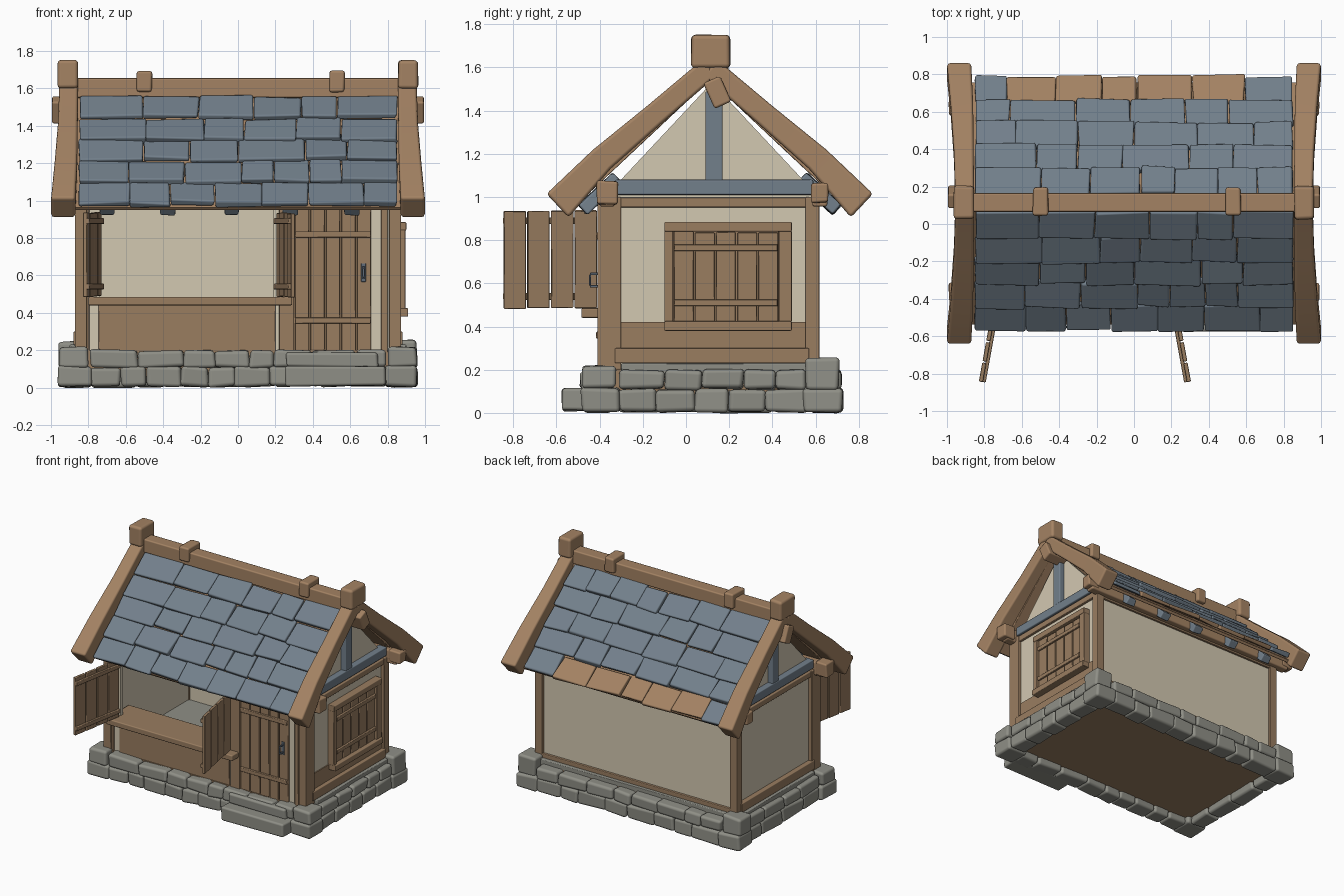
import bpy, bmesh, math, random
from mathutils import Vector, Matrix

if "Cube" in bpy.data.objects:
    bpy.data.objects.remove(bpy.data.objects["Cube"])

random.seed(4)
RY = 0.11  # ridge line


def material(name, rgb):
    m = bpy.data.materials.new(name)
    m.diffuse_color = (*rgb, 1)
    m.use_nodes = True
    m.node_tree.nodes["Principled BSDF"].inputs["Base Color"].default_value = m.diffuse_color
    return m


TIMBER = material("warm timber", (0.37, 0.225, 0.125))
PLANK = material("plank wood", (0.32, 0.205, 0.118))
PLASTER = material("cream plaster", (0.65, 0.58, 0.44))
SLATE = material("blue slate", (0.17, 0.215, 0.26))
STONE = material("grey stone", (0.275, 0.275, 0.24))
IRON = material("iron", (0.12, 0.15, 0.19))


class Part:
    """Collects boxes and lofts in one bevelled object."""
    def __init__(self, name, mat, bevel=0.006, seg=1):
        self.name, self.mat, self.bevel, self.seg = name, mat, bevel, seg
        self.bm = bmesh.new()

    def add(self, c, size, basis=None, jit=0.0):
        basis = basis or Matrix.Identity(3)
        for v in bmesh.ops.create_cube(self.bm, size=1)["verts"]:
            p = Vector([a * s + random.uniform(-jit, jit) for a, s in zip(v.co, size)])
            v.co = Vector(c) + basis @ p
        return self

    def box(self, x0, x1, y0, y1, z0, z1, jit=0.0):
        return self.add(((x0 + x1) / 2, (y0 + y1) / 2, (z0 + z1) / 2),
                        (x1 - x0, y1 - y0, z1 - z0), None, jit)

    def loft(self, rings):
        rv = [[self.bm.verts.new(p) for p in r] for r in rings]
        n = len(rv[0])
        for a, b in zip(rv, rv[1:]):
            for i in range(n):
                self.bm.faces.new((a[i], a[(i + 1) % n], b[(i + 1) % n], b[i]))
        self.bm.faces.new(rv[0])
        self.bm.faces.new(rv[-1][::-1])
        return self

    def done(self):
        bmesh.ops.recalc_face_normals(self.bm, faces=self.bm.faces[:])
        me = bpy.data.meshes.new(self.name)
        self.bm.to_mesh(me)
        self.bm.free()
        ob = bpy.data.objects.new(self.name, me)
        bpy.context.collection.objects.link(ob)
        me.materials.append(self.mat)
        if self.bevel:
            for p in me.polygons:
                p.use_smooth = True
            b = ob.modifiers.new("soft edges", "BEVEL")
            b.width, b.segments, b.harden_normals = self.bevel, self.seg, True
            b.limit_method, b.angle_limit = "ANGLE", math.radians(35)
        return ob


def splits(a, b, lo, hi):
    """Random cut positions between a and b."""
    out = [a]
    while b - out[-1] > hi:
        out.append(out[-1] + random.uniform(lo, min(hi, b - out[-1] - lo)))
    return out + [b]


# foundation stones: two courses per side, stacked corner blocks
st = Part("foundation_stones", STONE, 0.02, 3)
for z0, z1 in ((0.005, 0.112), (0.108, 0.2)):
    for y0, y1 in ((-0.47, -0.34), (0.58, 0.715)):
        xs = splits(-0.79, 0.79, 0.13, 0.26)
        for a, b in zip(xs, xs[1:]):
            st.box(a, b, y0, y1, z0, z1, 0.008)
    for s in (-1, 1):
        ys = splits(-0.31, 0.56, 0.15, 0.28)
        for a, b in zip(ys, ys[1:]):
            st.add((s * 0.875, (a + b) / 2, (z0 + z1) / 2), (0.13, b - a, z1 - z0), None, 0.008)
for s in (-1, 1):
    for y, t in ((-0.395, 0.22), (0.635, 0.25)):
        st.add((s * 0.87, y, 0.06), (0.18, 0.18, 0.115), None, 0.008)
        st.add((s * 0.88, y - 0.005, (0.11 + t) / 2), (0.15, 0.155, t - 0.11), None, 0.008)
st.done()
Part("foundation_ledge", STONE).box(-0.9, 0.9, -0.3, 0.64, 0.17, 0.23).done()
Part("door_step", STONE, 0.015, 3).box(0.25, 0.79, -0.575, -0.42, 0.01, 0.11, 0.006) \
    .box(0.26, 0.75, -0.49, -0.36, 0.11, 0.19, 0.006).done()
Part("floor", PLANK, 0).box(-0.84, 0.84, -0.4, 0.64, 0.06, 0.2).done()

# plaster walls, front open above the counter
w = Part("plaster_walls", PLASTER, 0)
w.box(-0.84, 0.84, 0.56, 0.595, 0.2, 1.03)
for s in (-1, 1):
    w.add((s * 0.83, 0.1, 0.62), (0.03, 0.94, 0.84))
w.box(-0.82, -0.74, -0.385, -0.36, 0.2, 0.97)
w.box(0.19, 0.3, -0.385, -0.36, 0.2, 0.97).box(0.71, 0.82, -0.385, -0.36, 0.2, 0.97)
w.done()
g = Part("gable_panels", PLASTER, 0)
for s in (-1, 1):
    g.loft([[(s * x, -0.32, 1.06), (s * x, 0.56, 1.06), (s * x, 0.12, 1.53)] for x in (0.8, 0.825)])
g.done()

# corner posts, sills and wall plates
f = Part("timber_frame", PLANK, 0.006, 2)
for s in (-1, 1):
    f.add((s * 0.84, -0.355, 0.6), (0.065, 0.11, 0.8))
    f.add((s * 0.84, 0.585, 0.6), (0.065, 0.065, 0.8))
    f.add((s * 0.85, 0.12, 0.265), (0.06, 0.9, 0.07))
    f.add((s * 0.845, 0.12, 0.975), (0.045, 0.9, 0.045))
f.box(-0.84, 0.84, 0.575, 0.615, 0.19, 0.26).box(-0.84, 0.84, 0.575, 0.61, 0.94, 1.0)
f.box(0.22, 0.3, -0.41, -0.35, 0.19, 0.97).box(0.765, 0.8, -0.4, -0.35, 0.19, 0.97)
f.box(-0.82, -0.795, -0.4, -0.35, 0.19, 0.97)
f.box(-0.82, 0.82, -0.4, -0.35, 0.175, 0.2)
f.done()
Part("side_lower_panel", PLANK, 0).box(0.84, 0.852, -0.31, 0.57, 0.28, 0.42).done()
p = Part("wall_plates", TIMBER, 0.012, 2)
for y, h in ((-0.365, 0.11), (0.62, 0.09)):
    p.box(-0.95, 0.95, y - 0.035, y + 0.035, 0.955, 1.06)
    for s in (-1, 1):
        p.add((s * 0.94, y, 1.02), (0.1, h - 0.01, h), None, 0.004)
p.done()
t = Part("gable_ties", SLATE, 0.008, 2)
for s in (-1, 1):
    t.add((s * 0.835, 0.13, 1.045), (0.07, 0.92, 0.07))
    t.add((s * 0.835, 0.13, 1.28), (0.06, 0.08, 0.42))
t.done()

# shop counter
Part("counter_top", PLANK, 0.008, 2).box(-0.8, 0.29, -0.485, -0.2, 0.44, 0.485).done()
Part("counter_front", PLANK, 0.004).box(-0.745, 0.2, -0.395, -0.36, 0.19, 0.445).done()


def planks(part, origin, u, n, width, z0, z1, battens, normal, bat=0.02):
    """Vertical boards along u with cross battens on the normal side."""
    u, nv = Vector(u).normalized(), Vector(normal).normalized()
    basis = Matrix((u, nv, (0, 0, 1))).transposed()
    step = width / n
    for i in range(n):
        dz = random.uniform(-0.004, 0.004)
        c = Vector(origin) + u * step * (i + 0.5) + Vector((0, 0, (z0 + z1) / 2 + dz))
        part.add(c, (step - 0.008, 0.022, z1 - z0), basis)
    for z in battens:
        c = Vector(origin) + u * width / 2 + nv * 0.016 + Vector((0, 0, z))
        part.add(c, (width - 0.01, bat, 0.032), basis)
    return part


planks(Part("door", PLANK, 0.004), (0.3, -0.39, 0), (1, 0, 0), 5, 0.415, 0.2, 0.96,
       (0.36, 0.82), (0, -1, 0)).done()
Part("door_backing", PLANK, 0).box(0.3, 0.715, -0.375, -0.365, 0.2, 0.96).done()
Part("door_handle", IRON, 0.004, 2).box(0.658, 0.684, -0.408, -0.4, 0.565, 0.665) \
    .box(0.664, 0.678, -0.45, -0.44, 0.59, 0.64).box(0.664, 0.678, -0.445, -0.4, 0.58, 0.592) \
    .box(0.664, 0.678, -0.445, -0.4, 0.638, 0.65).done()
planks(Part("left_shutter", PLANK, 0.004), (-0.74, -0.41, 0), (-0.08, -0.44, 0), 4, 0.445,
       0.485, 0.935, (0.54, 0.89), (0.44, -0.08, 0)).done()
planks(Part("right_shutter", PLANK, 0.004), (0.215, -0.41, 0), (0.08, -0.44, 0), 4, 0.445,
       0.485, 0.935, (0.54, 0.89), (-0.44, -0.08, 0)).done()

# closed window on the right side
planks(Part("side_window_shutter", PLANK, 0.004), (0.868, -0.06, 0), (0, 1, 0), 5, 0.49,
       0.42, 0.84, (0.51, 0.765), (1, 0, 0)).done()
Part("side_window_frame", PLANK, 0.006, 2).box(0.84, 0.9, -0.1, 0.49, 0.84, 0.885) \
    .box(0.84, 0.91, -0.1, 0.49, 0.38, 0.425).box(0.84, 0.895, -0.1, -0.06, 0.42, 0.845) \
    .box(0.84, 0.895, 0.43, 0.49, 0.42, 0.845).box(0.84, 0.856, -0.06, 0.43, 0.42, 0.845).done()

# roof: boards, tails, slates and bargeboards on both slopes
ANG = math.atan2(0.61, 0.65)
LEN = math.hypot(0.61, 0.65)
boards = Part("roof_boards", TIMBER, 0.004)
tails = Part("rafter_tails", SLATE, 0.01, 2)
slates = Part("slates", SLATE, 0.013, 2)
bare = Part("bare_shingles", TIMBER, 0.01, 2)
barge = Part("bargeboards", TIMBER, 0.016, 2)


def slope(side, tilt=0.0):
    a = ANG - tilt
    d = Vector((0, side * math.cos(a), -math.sin(a)))
    n = Vector((0, side * math.sin(a), math.cos(a)))
    return Matrix(((1, 0, 0), d, n)).transposed()


for side in (-1, 1):
    top = Vector((0, RY, 1.575))
    B = slope(side)
    boards.add(top + B @ Vector((0, LEN / 2, -0.012)), (1.74, LEN, 0.024), B)
    for x in (-0.7, -0.375, -0.035, 0.28, 0.61):
        tails.add(top + B @ Vector((x, 0.755, -0.06)), (0.08, 0.22, 0.06), B, 0.004)
    for r in range(5):
        xs = splits(-0.85, 0.85, 0.17, 0.36)
        mid = 0.05 + 0.168 * r + 0.087
        for a, b in zip(xs, xs[1:]):
            T = slope(side, random.uniform(0.08, 0.16))
            c = top + B @ Vector(((a + b) / 2, mid + random.uniform(-0.012, 0.012), 0.019))
            gone = side == 1 and r == 4 and abs((a + b) / 2) < 0.56
            (bare if gone else slates).add(c, (b - a - 0.004, 0.178, 0.034), T, 0.007)
    # bowed, flaring bargeboards
    secs = ((0.0, 1.6, 0.905, 0.1, 0.1), (0.25, 1.387, 0.91, 0.105, 0.105),
            (0.5, 1.175, 0.92, 0.12, 0.12), (0.705, 0.96, 0.935, 0.13, 0.15))
    for s in (-1, 1):
        rings = []
        for d, z, x, wx, th in secs:
            c = Vector((s * x, RY + side * d, z))
            rings.append([c + B @ Vector((i * wx / 2, 0, j * th / 2))
                          for i, j in ((-1, -1), (1, -1), (1, 1), (-1, 1))])
        barge.loft(rings)
for part in (boards, tails, slates, bare, barge):
    part.done()

# ridge beam, straps, end caps and projecting purlin
Part("ridge_beam", TIMBER, 0.01, 2).box(-0.9, 0.9, 0.065, 0.165, 1.55, 1.655).done()
r = Part("ridge_straps", TIMBER, 0.014, 2)
for x in (-0.5, 0.53):
    r.box(x - 0.04, x + 0.04, 0.045, 0.195, 1.58, 1.695, 0.003)
r.done()
c = Part("ridge_caps", TIMBER, 0.02, 3)
q = Part("purlin_ends", TIMBER, 0.012, 2)
for s in (-1, 1):
    c.add((s * 0.91, 0.115, 1.675), (0.105, 0.18, 0.15), None, 0.003)
    q.add((s * 0.9, 0.145, 1.485), (0.19, 0.085, 0.13), Matrix.Rotation(math.radians(24), 3, "X"))
c.done()
q.done()
